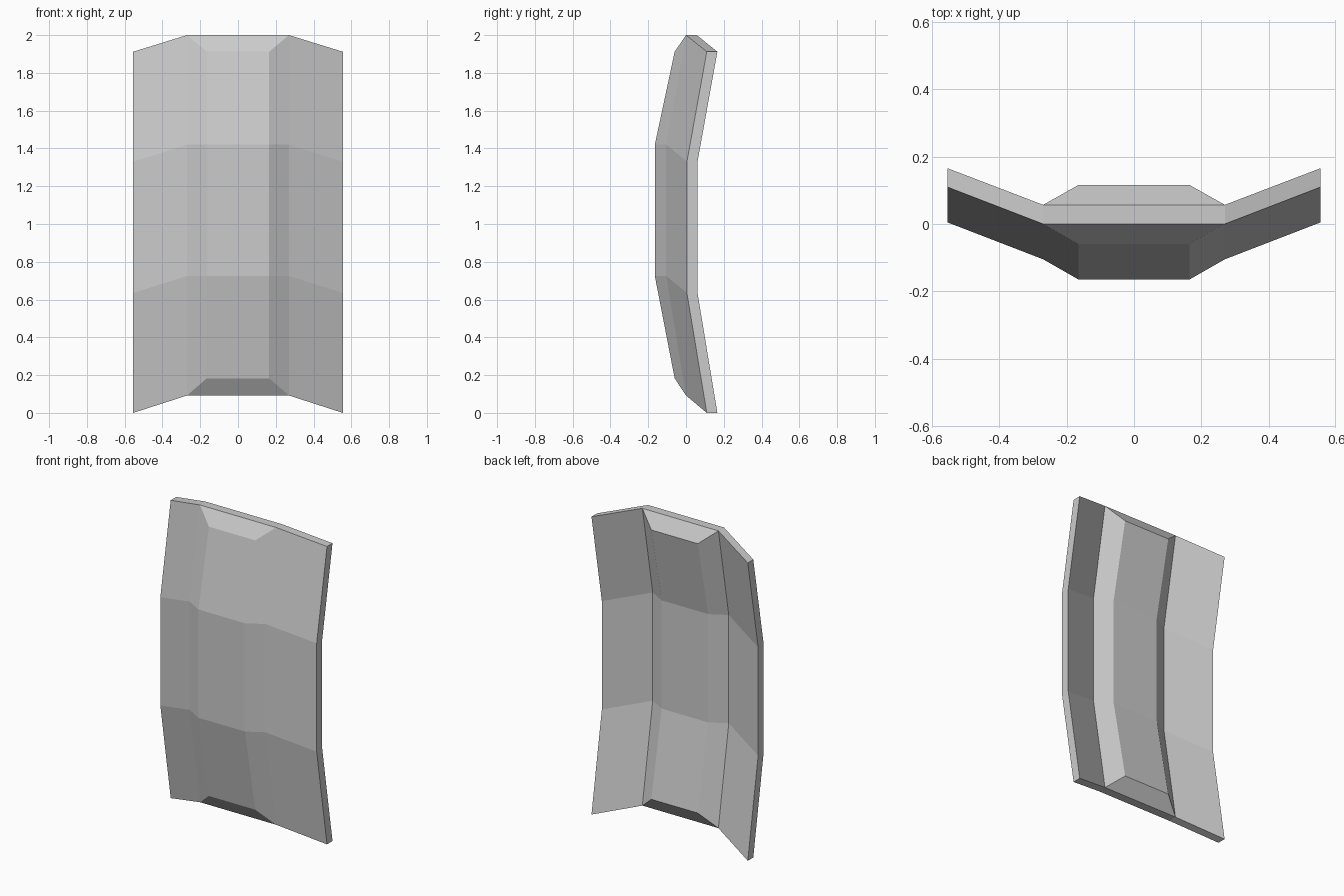
import bpy, bmesh

if "Cube" in bpy.data.objects:
    bpy.data.objects.remove(bpy.data.objects["Cube"])

# Half widths of the three column pairs: wing tip, plate fold, raised panel
TIP, FOLD, PANEL = 0.555, 0.27, 0.165
COLUMNS = [-TIP, -FOLD, -PANEL, PANEL, FOLD, TIP]
# Heights of the four rows for each column, bottom to top
HEIGHTS = {TIP: (0.0, 0.635, 1.33, 1.912),
           FOLD: (0.092, 0.725, 1.42, 2.0),
           PANEL: (0.183, 0.725, 1.42, 1.912)}
# Depth of (front, back) on the top and bottom rows
DEPTHS = {TIP: (0.11, 0.166), FOLD: (0.0, 0.057), PANEL: (-0.06, 0.116)}
BOW = (0.0, -0.105, -0.105, 0.0)   # middle rows bulge forward

bm = bmesh.new()


def side_grid(side):
    return [[bm.verts.new((x, DEPTHS[abs(x)][side] + BOW[r], HEIGHTS[abs(x)][r]))
             for r in range(4)] for x in COLUMNS]


grids = [side_grid(0), side_grid(1)]

# Front and back skins, with sloped ends on the raised panel
for g in grids:
    for c in range(5):
        for r in range(3):
            bm.faces.new((g[c][r], g[c + 1][r], g[c + 1][r + 1], g[c][r + 1]))
    for r in (0, 3):
        bm.faces.new([g[c][r] for c in (1, 2, 3, 4)])

# Rim around the plate
front, back = grids
rim = [(0, r) for r in range(4)] + [(1, 3), (4, 3)]
rim += [(5, r) for r in (3, 2, 1, 0)] + [(4, 0), (1, 0)]
for (c0, r0), (c1, r1) in zip(rim, rim[1:] + rim[:1]):
    bm.faces.new((front[c0][r0], front[c1][r1], back[c1][r1], back[c0][r0]))

bmesh.ops.recalc_face_normals(bm, faces=bm.faces)
mesh = bpy.data.meshes.new("curved_shield_plate")
bm.to_mesh(mesh)
bm.free()
plate = bpy.data.objects.new("curved_shield_plate", mesh)
bpy.context.collection.objects.link(plate)
